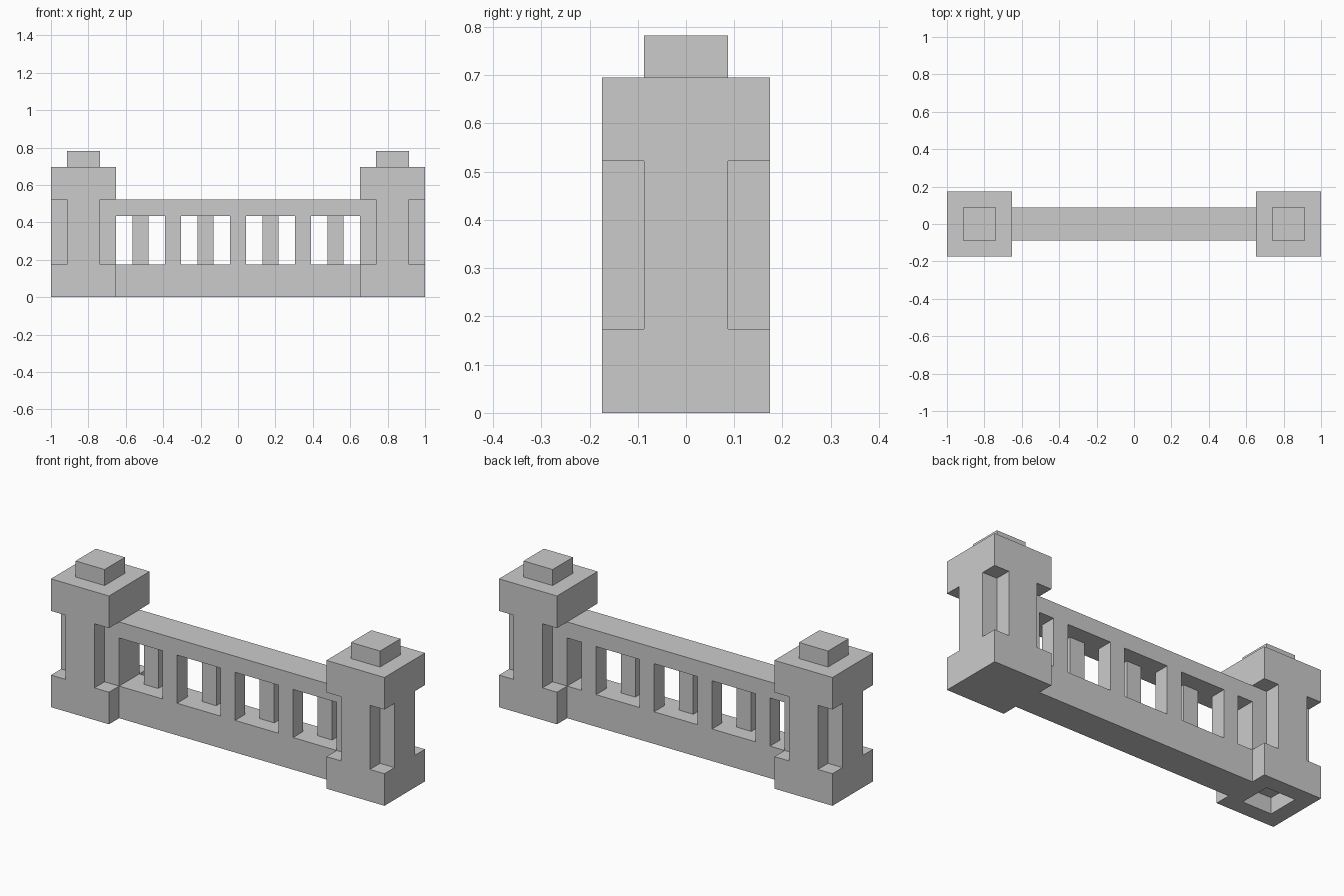
import bpy, bmesh

if "Cube" in bpy.data.objects:
    bpy.data.objects.remove(bpy.data.objects["Cube"])

U = 2 / 23  # block grid: the model is 23 units long


def finish(name, bm):
    bmesh.ops.scale(bm, vec=(U, U, U), verts=bm.verts)
    bmesh.ops.recalc_face_normals(bm, faces=bm.faces)
    mesh = bpy.data.meshes.new(name)
    bm.to_mesh(mesh)
    bm.free()
    obj = bpy.data.objects.new(name, mesh)
    bpy.context.collection.objects.link(obj)
    return obj


def prism(name, profile, z0, z1):
    """Extrude an outline in the ground plane from z0 to z1 (grid units)."""
    bm = bmesh.new()
    face = bm.faces.new([bm.verts.new((x, y, z0)) for x, y in profile])
    top = bmesh.ops.extrude_face_region(bm, geom=[face])["geom"]
    verts = [v for v in top if isinstance(v, bmesh.types.BMVert)]
    bmesh.ops.translate(bm, vec=(0, 0, z1 - z0), verts=verts)
    return finish(name, bm)


def box(name, x0, x1, y0, y1, z0, z1):
    return prism(name, [(x0, y0), (x1, y0), (x1, y1), (x0, y1)], z0, z1)


def combine(obj, other, operation="UNION"):
    mod = obj.modifiers.new("combine", "BOOLEAN")
    mod.operation = operation
    mod.solver = "EXACT"
    mod.object = other
    bpy.context.view_layer.objects.active = obj
    bpy.ops.object.modifier_apply(modifier=mod.name)
    bpy.data.objects.remove(other)


def pillar(name, cx, socket):
    # Square foot and head around a cross-shaped shaft, with a stud on top
    obj = box(name, cx - 2, cx + 2, -2, 2, 0, 2)
    cross = [(-1, -2), (1, -2), (1, -1), (2, -1), (2, 1), (1, 1),
             (1, 2), (-1, 2), (-1, 1), (-2, 1), (-2, -1), (-1, -1)]
    combine(obj, prism("shaft", [(cx + x, y) for x, y in cross], 1.5, 6.5))
    combine(obj, box("head", cx - 2, cx + 2, -2, 2, 6, 8))
    combine(obj, box("stud", cx - 1, cx + 1, -1, 1, 7.5, 9))
    # Socket in the underside
    if socket:
        combine(obj, box("socket", cx - 1, cx + 1, -1, 1, -1, 1), "DIFFERENCE")
    return obj


pillar("left_pillar", -9.5, True)
pillar("right_pillar", 9.5, False)

# Low wall and handrail between the pillars
box("low_wall", -7.5, 7.5, -1, 1, 0, 2)
box("handrail", -7.5, 7.5, -1, 1, 5, 6)

# Balusters staggered between the front and back half of the wall
for i, x in enumerate((-4, 0, 4)):
    box(f"front_baluster_{i + 1}", x - 0.5, x + 0.5, -1, 0, 2, 5)
for i, x in enumerate((-6, -2, 2, 6)):
    box(f"back_baluster_{i + 1}", x - 0.5, x + 0.5, 0, 1, 2, 5)
